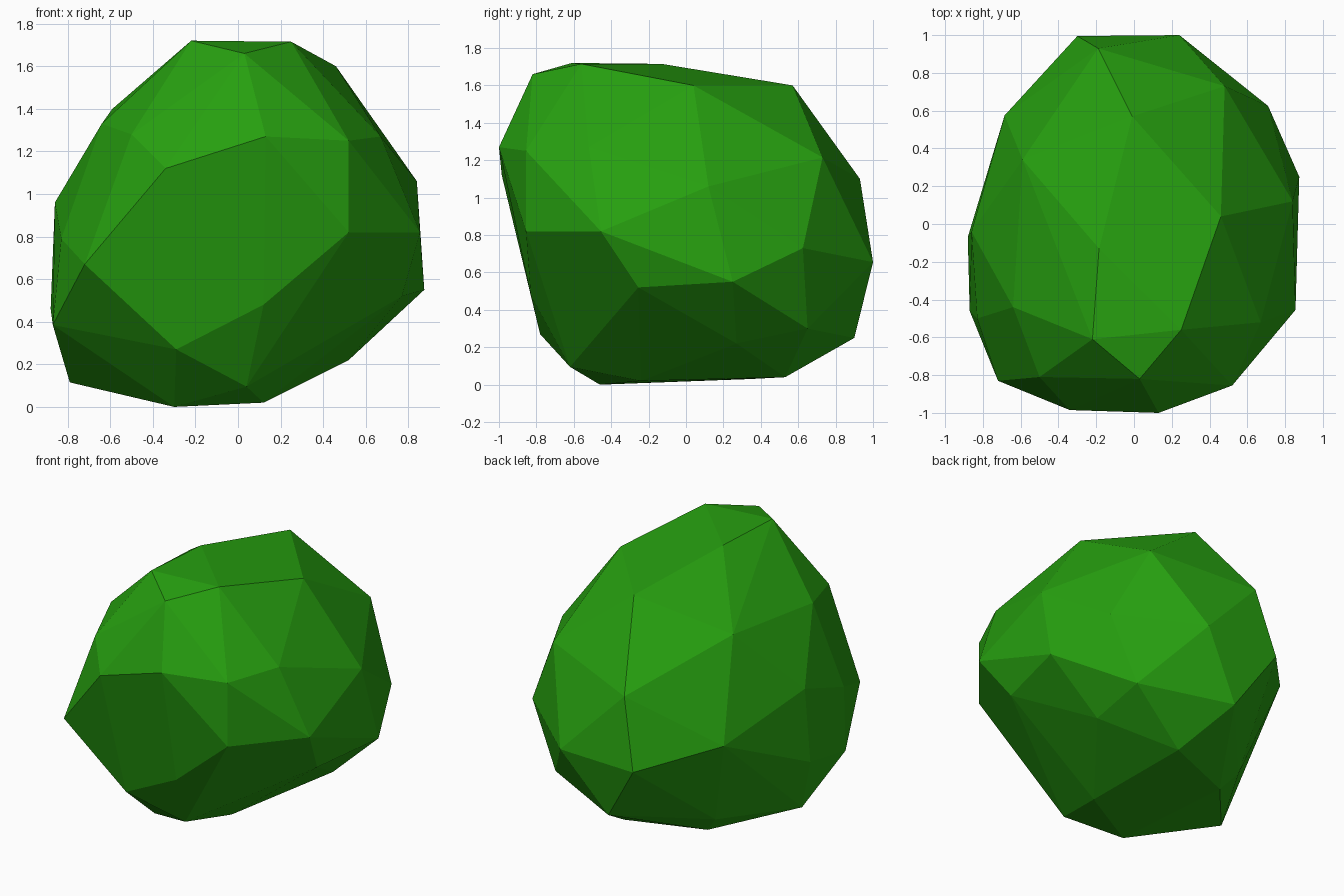
import bpy, bmesh, math

# Corner points of the faceted boulder, in rings from the top down
CROWN = [(-.22, -.61, 1.72), (.25, -.56, 1.715), (.03, -.82, 1.66),
         (.46, .04, 1.60), (-.185, -.13, 1.715), (-.01, .57, 1.60)]
SHOULDER = [(.13, -1.0, 1.27), (-.34, -.985, 1.12), (.52, -.855, 1.25), (.67, -.52, 1.27),
            (.84, .12, 1.06), (.48, .73, 1.215), (-.19, .93, 1.10), (-.59, .34, 1.40),
            (-.64, -.44, 1.33), (-.50, -.81, 1.28), (-.86, -.04, .96)]
BELLY = [(.52, -.855, .82), (.855, -.455, .82), (.875, .25, .55), (.77, -.255, .52),
         (.71, .625, .73), (.24, 1.0, .655), (-.30, .995, .64), (-.685, .575, .76),
         (-.88, -.07, .46), (-.83, -.50, .79), (-.87, -.46, .385), (-.72, -.83, .67),
         (.12, -.83, .48)]
FOOT = [(-.29, -.78, .27), (.04, -.62, .095), (-.30, -.46, 0), (.12, -.24, .02),
        (.52, .27, .22), (.52, .65, .30), (-.05, .90, .25), (.09, .53, .04),
        (-.40, .34, .03), (-.50, .40, .15), (-.79, -.11, .115)]

green = bpy.data.materials.new("leaf green")
green.diffuse_color = (0.02, 0.35, 0.005, 1)

# Wrap the rings in a hull and merge nearly coplanar triangles into facets
bm = bmesh.new()
for p in CROWN + SHOULDER + BELLY + FOOT:
    bm.verts.new(p)
hull = bmesh.ops.convex_hull(bm, input=bm.verts)
loose = {v for v in hull["geom_interior"] + hull["geom_unused"]
         if isinstance(v, bmesh.types.BMVert) and v.is_valid}
bmesh.ops.delete(bm, geom=list(loose), context='VERTS')
bmesh.ops.dissolve_limit(bm, angle_limit=math.radians(4), verts=bm.verts, edges=bm.edges)
bmesh.ops.recalc_face_normals(bm, faces=bm.faces)

mesh = bpy.data.meshes.new("faceted_bush")
bm.to_mesh(mesh)
bm.free()
mesh.materials.append(green)
bush = bpy.data.objects.new("faceted_bush", mesh)
bpy.context.collection.objects.link(bush)
